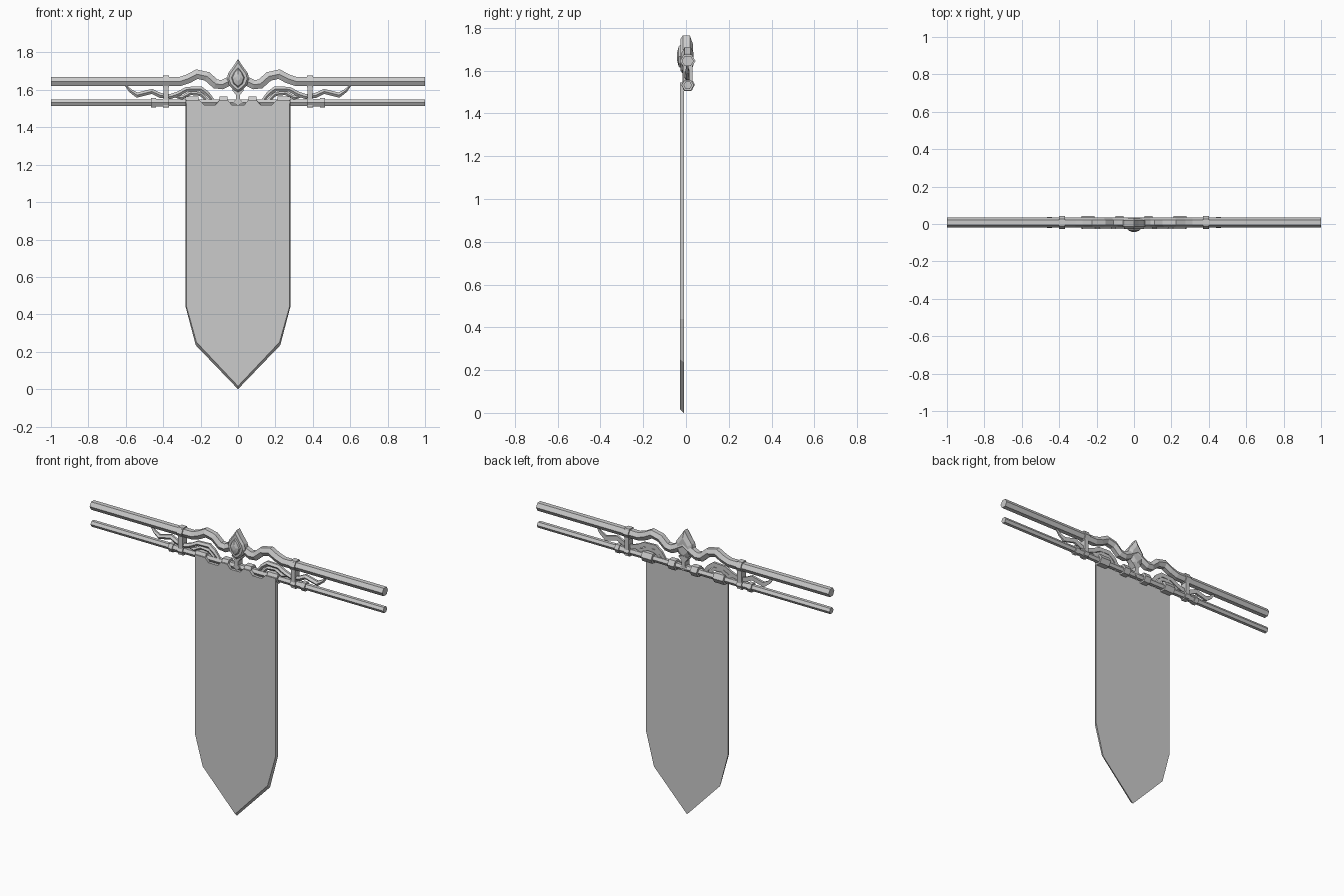
import bpy, bmesh, math
from mathutils import Vector

if "Cube" in bpy.data.objects:
    bpy.data.objects.remove(bpy.data.objects["Cube"], do_unlink=True)

grey = bpy.data.materials.new("plain grey")
grey.use_nodes = True
COLOUR = (0.6, 0.6, 0.6, 1)
grey.diffuse_color = COLOUR
for node in grey.node_tree.nodes:
    if node.type == 'BSDF_PRINCIPLED':
        node.inputs["Base Color"].default_value = COLOUR

AXIS = 0.008          # depth of both rods
LOW, HIGH = 1.532, 1.645


def loft(name, rings, mirror=False):
    """Skin a list of equal-length point rings and cap both ends."""
    bm = bmesh.new()
    loops = [[bm.verts.new(p) for p in ring] for ring in rings]
    n = len(loops[0])
    for a, b in zip(loops, loops[1:]):
        for i in range(n):
            j = (i + 1) % n
            bm.faces.new((a[i], a[j], b[j], b[i]))
    bm.faces.new(loops[0])
    bm.faces.new(loops[-1])
    bmesh.ops.remove_doubles(bm, verts=bm.verts, dist=1e-5)
    bmesh.ops.recalc_face_normals(bm, faces=bm.faces)
    mesh = bpy.data.meshes.new(name)
    bm.to_mesh(mesh)
    bm.free()
    mesh.materials.append(grey)
    obj = bpy.data.objects.new(name, mesh)
    bpy.context.scene.collection.objects.link(obj)
    if mirror:
        obj.modifiers.new("mirror", 'MIRROR').use_mirror_merge = False
    return obj


def sweep(name, path, section, mirror=False, taper=None):
    """Sweep a (side, depth) section along an x-z path with mitred bends."""
    pts = [Vector(p) for p in path]
    rings = []
    for i, p in enumerate(pts):
        d_in = (p - pts[max(i - 1, 0)]).normalized()
        d_out = (pts[min(i + 1, len(pts) - 1)] - p).normalized()
        t = (d_in + d_out).normalized()
        mitre = max(t.dot(d_out if d_out.length else d_in), 0.6)
        s = taper[i] if taper else 1
        rings.append([(p.x - t.y * u * s / mitre, AXIS + v * s, p.y + t.x * u * s / mitre)
                      for u, v in section])
    return loft(name, rings, mirror)


def hexagon(r):
    return [(r * math.sin(a), r * math.cos(a)) for a in (k * math.pi / 3 for k in range(6))]


def sleeve(name, x0, x1, z, r, mirror=True):
    return sweep(name, [(x0, z), (x1, z)], hexagon(r), mirror)


def both_sides(half):
    """Complete a right-hand outline that starts and ends on the centre line."""
    return half + [(-x, z) for x, z in reversed(half) if x > 0]


def at_depth(outline, y, scale=1.0, centre=0.0):
    return [(x * scale, y, centre + (z - centre) * scale) for x, z in outline]


# Rods: the upper one ripples around the middle ornament
wave = [(0, 1.675), (0.05, 1.645), (0.085, 1.628), (0.12, 1.632), (0.165, 1.672),
        (0.22, 1.684), (0.265, 1.66), (0.31, HIGH), (1, HIGH)]
sweep("upper_rod", [(-x, z) for x, z in reversed(wave[1:])] + wave, hexagon(0.028))
sleeve("lower_rod", -1, 1, LOW, 0.02, False)

# Brackets joining the rods, with sleeves around each
loft("bracket_bar", [[(x, y, z) for x, y in
     ((0.371, -0.014), (0.399, -0.014), (0.399, 0.03), (0.371, 0.03))]
     for z in (1.51, 1.67)], True)
sleeve("bracket_upper_sleeve", 0.368, 0.402, HIGH, 0.036)
sleeve("bracket_lower_sleeve", 0.368, 0.402, LOW, 0.03)
sleeve("collar", 0.438, 0.466, LOW, 0.029)
sleeve("collar_neck", 0.402, 0.438, LOW, 0.023)

# Curling flat-backed branches between the rods
ridge = [(-0.013, 0.008), (-0.013, -0.006), (0, -0.016), (0.013, -0.006), (0.013, 0.008)]
outer = [(0.605, 1.63), (0.575, 1.595), (0.54, 1.572), (0.5, 1.582), (0.46, 1.592),
         (0.415, 1.57), (0.36, 1.565), (0.32, 1.578), (0.275, 1.603), (0.2, 1.606),
         (0.165, 1.58), (0.135, 1.545)]
sweep("outer_branch", outer, ridge, True, [0.35, 0.7] + [1] * 9 + [0.7])
inner = [(0.345, 1.568), (0.3, 1.558), (0.255, 1.583), (0.2, 1.578), (0.16, 1.54)]
sweep("inner_branch", inner, ridge, True, [0.5, 0.8, 0.8, 0.8, 0.6])

# Middle ornament: pointed frame, raised faceted stone and stem
frame = both_sides([(0, 1.765), (0.024, 1.728), (0.052, 1.69), (0.06, 1.66),
                    (0.048, 1.625), (0.022, 1.598), (0, 1.585)])
loft("ornament_frame", [at_depth(frame, y, s, 1.665) for y, s in
     ((-0.026, 0.82), (-0.014, 1), (0.018, 1), (0.032, 0.6))])
stone = both_sides([(0, 1.725), (0.022, 1.698), (0.038, 1.665), (0.026, 1.63), (0, 1.608)])
loft("ornament_stone", [at_depth(stone, y, s, 1.665) for y, s in
     ((-0.02, 1), (-0.034, 0.8), (-0.042, 0.3))])
stem = both_sides([(0, 1.61), (0.034, 1.602), (0.012, 1.575), (0.012, 1.55),
                   (0.024, 1.535), (0, 1.515)])
loft("ornament_stem", [at_depth(stem, y) for y in (-0.016, 0.026)])

# Hanging cloth: scalloped top edge, pointed foot, bevel towards the front
cloth = both_sides([(0, 1.52), (0.035, 1.52), (0.055, 1.545), (0.1, 1.545), (0.122, 1.52),
                    (0.185, 1.52), (0.21, 1.545), (0.28, 1.545), (0.28, 0.44),
                    (0.226, 0.235), (0, 0)])
front = [(x * 0.982, -0.028, z + (0.016 if z < 0.4 else 0)) for x, z in cloth]
loft("banner_cloth", [front, at_depth(cloth, -0.01)])

# Cloth loops wrapped over the lower rod
for label, x0, x1 in (("inner", 0.055, 0.1), ("outer", 0.21, 0.28)):
    sleeve(label + "_cloth_loop", x0, x1, LOW + 0.002, 0.034)
